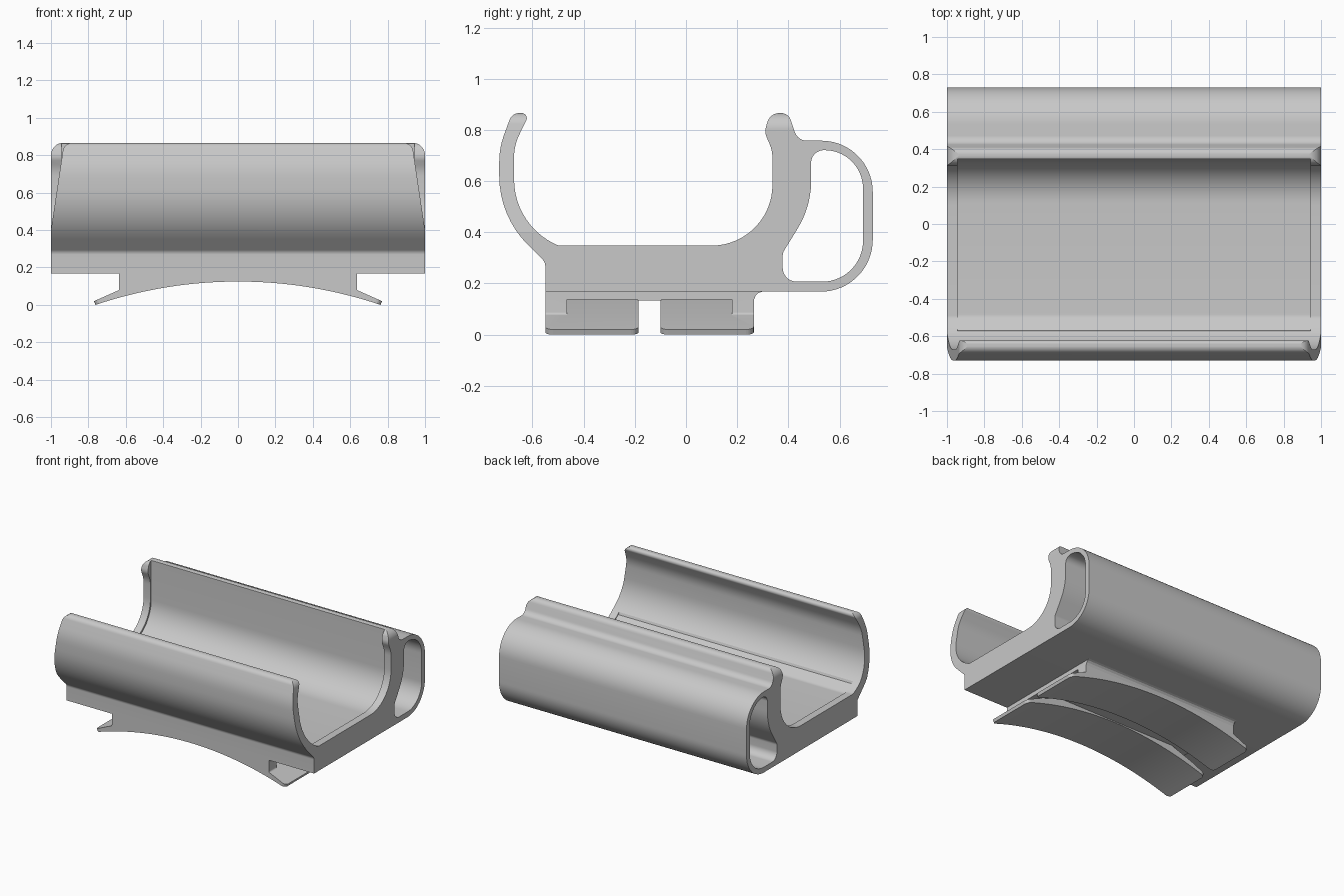
import bpy, bmesh, math
from mathutils import Vector

cube = bpy.data.objects.get("Cube")
if cube:
    bpy.data.objects.remove(cube)

gray = bpy.data.materials.new("plain_gray")
gray.use_nodes = True
color = (0.58, 0.58, 0.58, 1)
gray.diffuse_color = color
bsdf = next(n for n in gray.node_tree.nodes if n.type == "BSDF_PRINCIPLED")
bsdf.inputs["Base Color"].default_value = color


def rounded(corners):
    """Turn (u, v, radius) corners into a closed outline with arcs."""
    outline = []
    count = len(corners)
    for i, (u, v, radius) in enumerate(corners):
        p = Vector((u, v))
        before = (Vector(corners[i - 1][:2]) - p).normalized()
        after = (Vector(corners[(i + 1) % count][:2]) - p).normalized()
        if radius == 0:
            outline.append(p)
            continue
        turn = math.pi - before.angle(after)
        start = p + before * radius * math.tan(turn / 2)
        center = p + (before + after).normalized() * radius / math.cos(turn / 2)
        spin = 1 if before.x * after.y - before.y * after.x < 0 else -1
        steps = max(2, math.ceil(math.degrees(turn) / 6))
        arm = start - center
        for k in range(steps + 1):
            a = spin * turn * k / steps
            c, s = math.cos(a), math.sin(a)
            outline.append(center + Vector((arm.x * c - arm.y * s, arm.x * s + arm.y * c)))
    return outline


def prism(name, outline, axis, low, high):
    """Extrude an outline along x (outline in yz) or along y (outline in xz)."""
    bm = bmesh.new()

    def ring(t):
        return [bm.verts.new((t, u, v) if axis == "x" else (u, t, v)) for u, v in outline]
    a, b = ring(low), ring(high)
    bm.faces.new(a)
    bm.faces.new(b)
    for i in range(len(a)):
        bm.faces.new((a[i - 1], a[i], b[i], b[i - 1]))
    bmesh.ops.recalc_face_normals(bm, faces=bm.faces)
    mesh = bpy.data.meshes.new(name)
    bm.to_mesh(mesh)
    bm.free()
    mesh.materials.append(gray)
    obj = bpy.data.objects.new(name, mesh)
    bpy.context.collection.objects.link(obj)
    return obj


def activate(obj):
    bpy.ops.object.select_all(action="DESELECT")
    obj.select_set(True)
    bpy.context.view_layer.objects.active = obj


def cut(obj, cutter):
    mod = obj.modifiers.new("cut", "BOOLEAN")
    mod.operation = "DIFFERENCE"
    mod.solver = "EXACT"
    mod.object = cutter
    activate(obj)
    bpy.ops.object.modifier_apply(modifier=mod.name)
    bpy.data.objects.remove(cutter)


# Cradle: front lip, floor, back lip and rear loop in one section
cradle = prism("cradle", rounded([
    (-.55, .168, 0), (-.55, .283, .035), (-.73, .463, .38),
    (-.73, .73, .3), (-.68, .866, .04), (-.61, .866, .02), (-.672, .74, .2),
    (-.672, .433, .28), (-.5, .348, .05), (.338, .348, .238), (.338, .72, .15),
    (.307, .79, .06), (.327, .866, .05), (.4, .866, .04), (.437, .758, .05),
    (.73, .758, .2), (.73, .168, .203)]), "x", -1, 1)

# Opening of the rear loop
cut(cradle, prism("loop_opening", rounded([
    (.378, .207, .055), (.378, .32, .04), (.489, .5, .35),
    (.489, .721, .05), (.692, .721, .15), (.692, .207, .16)]), "x", -2, 2))

# Shallow recess between the end rims, open at the top of the back lip
cut(cradle, prism("recess", rounded([
    (-.6, .45, 0), (-.57, .381, 0), (-.495, .338, .05), (.348, .338, .238),
    (.348, 1, 0), (0, 1, 0)]), "x", -.945, .945))

# Tapered ends of the front lip and rounded ends of the back lip
for s in (-1, 1):
    taper = rounded([(s, .4, 0), (s * .93, .866, .05), (s * .8, .866, 0),
                     (s * .8, 1, 0), (s * 1.2, 1, 0), (s * 1.2, .4, 0)])
    cut(cradle, prism("taper", taper, "y", -1, -.45))
    corner = rounded([(s, .77, 0), (s, .866, .065), (s * .8, .866, 0),
                      (s * .8, 1, 0), (s * 1.2, 1, 0), (s * 1.2, .77, 0)])
    cut(cradle, prism("corner", corner, "y", 0, 1))

# Saddle pads with an arched underside and thin flanges
half, rise, steps = .762, .125, 28
radius = (half ** 2 + rise ** 2) / (2 * rise)
sweep = math.asin(half / radius)
arch = []
for k in range(steps + 1):
    a = sweep * (2 * k / steps - 1)
    arch.append((radius * math.sin(a), rise - radius * (1 - math.cos(a)), 0))
right_side = [(.77, .02, 0), (.635, .08, .012), (.635, .169, 0)]
left_side = [(-u, v, r) for u, v, r in reversed(right_side)]
pads = []
for name, low, high in (("front_pad", -.55, -.185), ("back_pad", -.1, .265)):
    pad = prism(name, rounded(arch + right_side + left_side), "y", low, high)
    bm = bmesh.new()
    bm.from_mesh(pad.data)
    tips = [e for e in bm.edges if all(abs(v.co.x) > .75 for v in e.verts)
            and abs(e.verts[0].co.y - e.verts[1].co.y) < .001]
    bmesh.ops.bevel(bm, geom=tips, offset=.03, segments=5, profile=.5, affect="EDGES")
    bm.to_mesh(pad.data)
    bm.free()
    # Strap slot between flange and cradle
    for s in (-1, 1):
        slot = [(s * .66, .07), (s * .47, .137), (s * .66, .137)]
        cut(pad, prism("slot", slot, "y", -.465, .18))
    pads.append(pad)

# Bridge between the pads and the small fillet behind them
bridge = prism("pad_bridge", [(-.19, .133), (-.095, .133), (-.095, .169), (-.19, .169)],
               "x", -.634, .634)
fillet = prism("pad_fillet", [(.26, .13), (.265, .135), (.272, .152), (.283, .163),
                              (.3, .169), (.26, .169)], "x", -.635, .635)

for obj in [cradle, bridge, fillet] + pads:
    activate(obj)
    bpy.ops.object.shade_smooth_by_angle(angle=math.radians(8))
